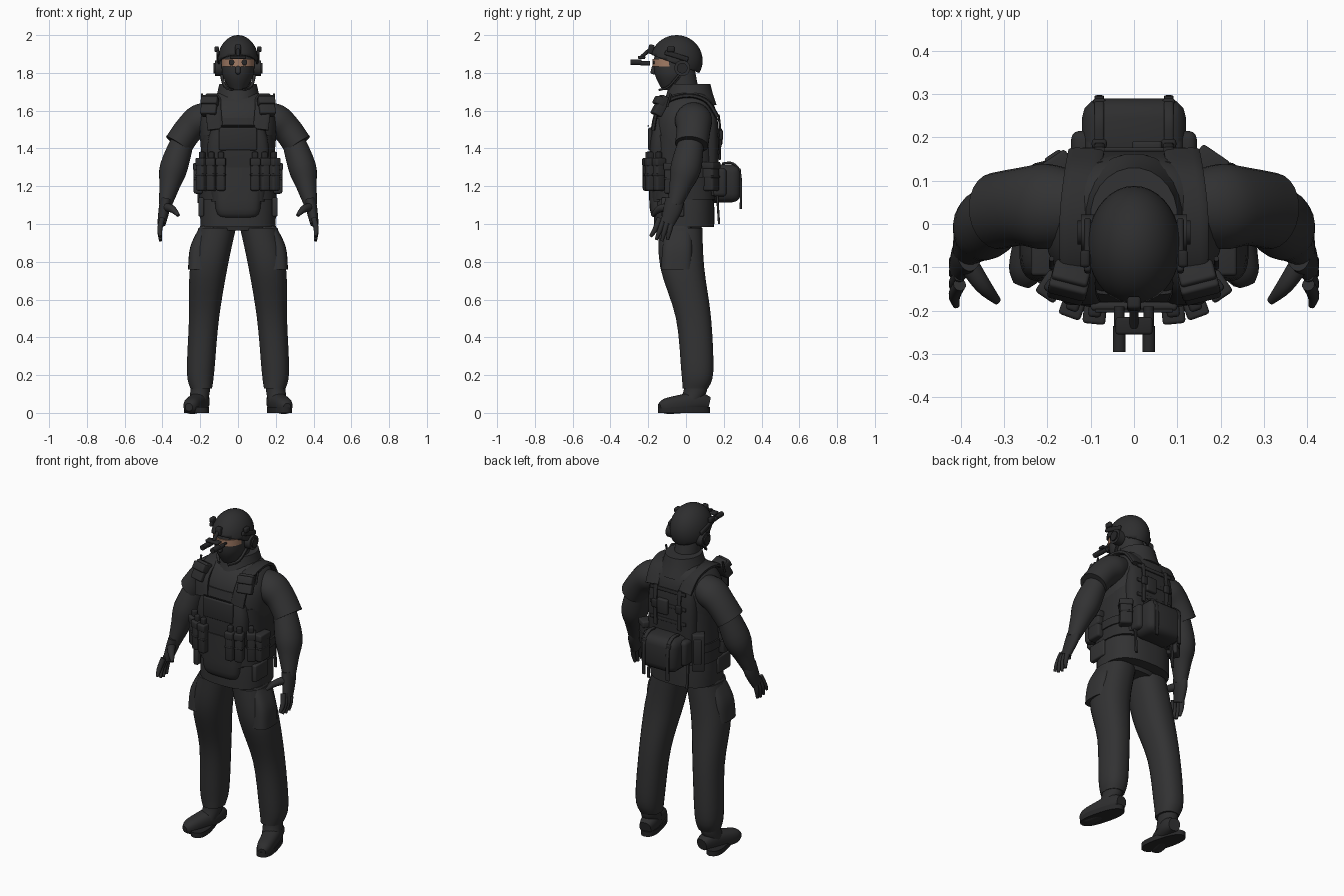
import bpy, bmesh, math
from mathutils import Vector, Matrix

if "Cube" in bpy.data.objects:
    bpy.data.objects.remove(bpy.data.objects["Cube"])

ACROSS, DEPTH, UP = Vector((1, 0, 0)), Vector((0, 1, 0)), Vector((0, 0, 1))


def material(name, *rgb):
    mat = bpy.data.materials.new(name)
    mat.use_nodes = True
    mat.diffuse_color = (*rgb, 1)
    shader = next(n for n in mat.node_tree.nodes if n.type == 'BSDF_PRINCIPLED')
    shader.inputs["Base Color"].default_value = (*rgb, 1)
    shader.inputs["Roughness"].default_value = .9
    return mat


CLOTH = material("black_cloth", .032, .032, .033)
GEAR = material("dark_gear", .027, .027, .028)
METAL = material("black_metal", .02, .02, .021)
SKIN = material("skin", .36, .2, .13)


def finish(name, bm, mat):
    bmesh.ops.recalc_face_normals(bm, faces=bm.faces[:])
    mesh = bpy.data.meshes.new(name)
    bm.to_mesh(mesh)
    bm.free()
    mesh.materials.append(mat)
    part = bpy.data.objects.new(name, mesh)
    bpy.context.collection.objects.link(part)
    bpy.ops.object.select_all(action='DESELECT')
    bpy.context.view_layer.objects.active = part
    part.select_set(True)
    bpy.ops.object.shade_smooth_by_angle(angle=math.radians(40))
    return part


def smooth_path(keys, steps):
    """Pass a smooth curve through the key rings."""
    keys = [Vector(key) for key in keys]
    padded = [keys[0], *keys, keys[-1]]
    path = []
    for a, b, c, d in zip(padded, padded[1:], padded[2:], padded[3:]):
        for step in range(steps):
            t = step / steps
            path.append(b + t / 2 * ((c - a) + t * ((2 * a - 5 * b + 4 * c - d) + t * (3 * (b - c) + d - a))))
    return path + [keys[-1]]


def loft(name, mat, keys, ratio=1, power=2, sides=24, steps=4, along=None, turn=0, side=1):
    """Skin rings (x, y, z, radius): level, or square to the path when along is set."""
    bm = bmesh.new()
    path = smooth_path(keys, steps)
    spin = Matrix.Rotation(turn * side, 3, 'Z')
    rings = []
    for i, key in enumerate(path):
        wide, deep = spin @ ACROSS, spin @ DEPTH
        if along:
            heading = (path[min(i + 1, len(path) - 1)] - path[max(i - 1, 0)]).xyz.normalized()
            deep = (along - along.dot(heading) * heading).normalized()
            wide = deep.cross(heading)
        ring = []
        for k in range(sides):
            angle = math.tau * (k + .5) / sides
            u, v = (math.copysign(abs(c) ** (2 / power), c) for c in (math.cos(angle), math.sin(angle)))
            point = key.xyz + (wide * u + deep * v * ratio) * key.w
            point.x *= side
            ring.append(bm.verts.new(point))
        rings.append(ring)
    for low, high in zip(rings, rings[1:]):
        for k in range(sides):
            bm.faces.new((low[k], low[k - 1], high[k - 1], high[k]))
    bm.faces.new(rings[0])
    bm.faces.new(rings[-1])
    return finish(name, bm, mat)


def box(name, mat, place, size, turn=0, tip=0, bevel=.008, side=1):
    bm = bmesh.new()
    bmesh.ops.create_cube(bm, size=1)
    bmesh.ops.scale(bm, vec=size, verts=bm.verts)
    bmesh.ops.bevel(bm, geom=bm.edges[:], offset=min(bevel, min(size) * .4),
                    segments=3, affect='EDGES', profile=.5)
    x, y, z = place
    bm.transform(Matrix.Translation((x * side, y, z)) @ Matrix.Rotation(turn * side, 4, 'Z')
                 @ Matrix.Rotation(tip, 4, 'X'))
    return finish(name, bm, mat)


def rod(name, mat, start, end, radius, side=1):
    along = DEPTH if start[0] != end[0] else ACROSS
    loft(name, mat, [(*start, radius), (*end, radius)], steps=1, along=along, side=side)


def strap(name, points, width, side, thick=.006):
    loft(name, GEAR, [(*p, thick) for p in points], ratio=width / thick, power=4,
         sides=12, along=ACROSS, side=side)


def pouch(name, place, size, turn=0, side=1):
    """A pouch body with its lid and a retaining band."""
    place, (wide, deep, tall) = Vector(place), size
    box(name, GEAR, place, size, turn, bevel=.012, side=side)
    box(name + "_lid", GEAR, place + UP * tall * .4, (wide * 1.1, deep * 1.1, tall / 4), turn, side=side)
    box(name + "_band", METAL, place, (wide * 1.05, deep * 1.05, tall / 12), turn, side=side)


# Torso, hips, collar and neck
loft("shirt", CLOTH, [(0, -.01, .985, .2), (0, -.01, 1.1, .2), (0, -.01, 1.3, .19), (0, 0, 1.53, .205),
                      (0, .01, 1.64, .17), (0, .02, 1.7, .1)], ratio=.8, power=2.6, sides=32)
loft("hips", CLOTH, [(0, -.03, .965, .15), (0, -.02, 1.03, .19)], ratio=.7, power=2.4)
loft("collar", CLOTH, [(0, .02, 1.63, .13), (0, .02, 1.69, .112), (0, .02, 1.74, .1)], ratio=1.1)
loft("neck", CLOTH, [(0, 0, 1.66, .07), (0, -.03, 1.82, .07)], ratio=1.1)

# Plate vest with its panels and belt
loft("vest", GEAR, [(0, -.01, 1.13, .205), (0, -.01, 1.3, .2), (0, -.01, 1.47, .195)],
     ratio=.85, power=2.8, sides=32)
loft("belt", GEAR, [(0, -.01, 1.2, .21), (0, -.01, 1.25, .21)], ratio=.84, power=2.8, sides=32)
loft("front_panel", GEAR, [(0, -.12, 1.12, .14), (0, -.12, 1.4, .165), (0, -.11, 1.56, .12)], ratio=.45, power=4)
loft("back_panel", GEAR, [(0, .1, 1.15, .15), (0, .1, 1.5, .155), (0, .09, 1.63, .12)], ratio=.47, power=4)
loft("front_flap", CLOTH, [(0, -.11, 1.03, .09), (0, -.12, 1.08, .12), (0, -.12, 1.3, .13)], ratio=.6, power=4)
box("chest_panel", GEAR, (0, -.19, 1.45), (.2, .02, .12))
box("chest_seam", METAL, (0, -.2, 1.52), (.18, .008, .006))

# Head in a balaclava with an open eye band
loft("head", CLOTH, [(0, -.08, 1.71, .04), (0, -.07, 1.78, .08), (0, -.07, 1.85, .088), (0, -.06, 1.92, .09)],
     ratio=1.15)
loft("eye_band", SKIN, [(0, -.084, 1.835, .086), (0, -.084, 1.873, .086)], ratio=1.1, steps=1, sides=32)
box("nose", CLOTH, (0, -.17, 1.815), (.026, .03, .045), tip=-.25, bevel=.012)

# Helmet shell trimmed along a sloping rim
bm = bmesh.new()
bmesh.ops.create_uvsphere(bm, u_segments=36, v_segments=20, radius=1)
bmesh.ops.scale(bm, vec=(.108, .138, .135), verts=bm.verts)
bmesh.ops.translate(bm, vec=(0, -.05, 1.865), verts=bm.verts)
bmesh.ops.bisect_plane(bm, geom=bm.verts[:] + bm.edges[:] + bm.faces[:], plane_co=(0, -.05, 1.845),
                       plane_no=(0, .38, 1), clear_inner=True)
shell = finish("helmet", bm, GEAR).modifiers.new("thickness", 'SOLIDIFY')
shell.thickness = .01

# Night vision mount
box("goggle_mount", METAL, (0, -.185, 1.925), (.032, .03, .05), tip=-.2)
rod("goggle_arm", METAL, (0, -.19, 1.925), (0, -.235, 1.885), .01)
box("goggle_bridge", METAL, (0, -.235, 1.882), (.085, .04, .016))

for label, side in (("left_", 1), ("right_", -1)):
    # Goggle tubes, eyes, headset and helmet rails
    rod(label + "goggle_tube", METAL, (.034, -.295, 1.856), (.034, -.235, 1.856), .015, side)
    rod(label + "goggle_eyepiece", METAL, (.034, -.24, 1.85), (.034, -.19, 1.85), .012, side)
    rod(label + "eye", METAL, (.034, -.16, 1.855), (.034, -.174, 1.855), .009, side)
    rod(label + "ear_cup", GEAR, (.08, -.02, 1.825), (.122, -.02, 1.825), .042, side)
    rod(label + "ear_cap", METAL, (.12, -.02, 1.825), (.13, -.02, 1.825), .028, side)
    box(label + "helmet_rail", METAL, (.107, -.05, 1.89), (.016, .13, .026), tip=-.3, side=side)
    box(label + "rail_clip", METAL, (.113, -.08, 1.925), (.024, .04, .03), side=side)
    strap(label + "chin_strap", [(.09, -.03, 1.8), (.07, -.09, 1.73), (.03, -.14, 1.71)], .008, side)

    # Trousers, cargo pockets and boots
    loft(label + "trouser_leg", CLOTH, [(.195, .05, .13, .058), (.198, .06, .22, .073), (.18, .04, .5, .08),
                                        (.155, -.02, .77, .1), (.11, -.03, .98, .1)],
         ratio=1.17, power=2.3, side=side)
    loft(label + "cargo_pocket", CLOTH, [(.21, -.05, .76, .055), (.2, -.045, .88, .053), (.155, -.04, .99, .045)],
         ratio=1.5, power=3, side=side)
    loft(label + "boot_sole", METAL, [(.22, -.01, 0, .053), (.22, -.01, .03, .053)],
         ratio=2.65, power=2.5, steps=1, turn=.26, side=side)
    loft(label + "boot", GEAR, [(.19, .12, .05, .035), (.2, .06, .06, .05), (.23, -.04, .045, .048),
                                (.25, -.11, .035, .04), (.26, -.14, .03, .02)],
         power=2.5, along=UP, side=side)
    loft(label + "boot_shaft", GEAR, [(.21, .02, .06, .05), (.2, .05, .12, .052), (.2, .05, .2, .05)],
         ratio=1.2, side=side)

    # Sleeve, forearm and gloved hand
    loft(label + "sleeve", CLOTH, [(.13, .04, 1.58, .07), (.2, .04, 1.55, .086), (.26, .04, 1.5, .078),
                                   (.317, .03, 1.42, .077)], ratio=1.15, along=DEPTH, side=side)
    loft(label + "forearm", CLOTH, [(.29, .03, 1.45, .06), (.34, 0, 1.3, .074), (.363, -.03, 1.2, .054),
                                    (.385, -.06, 1.1, .034)], ratio=1.1, along=DEPTH, side=side)
    loft(label + "palm", GEAR, [(.38, -.06, 1.13, .03), (.39, -.07, 1.08, .03), (.405, -.1, 1, .022)],
         ratio=1.65, along=DEPTH, side=side)
    for i in range(4):
        knuckle, tip = -.14 + i * .022, -.188 + i * .03
        low = .91 + .006 * (i - 2) ** 2
        loft(label + f"finger_{i}", GEAR, [(.402, knuckle, 1.03, .015), (.414, (knuckle + tip) / 2, .97, .014),
                                           (.41, tip, low, .008)], sides=10, along=DEPTH, side=side)
    loft(label + "thumb", GEAR, [(.39, -.08, 1.09, .025), (.35, -.14, 1.08, .02), (.315, -.178, 1.045, .009)],
         sides=12, along=UP, side=side)

    # Shoulder straps and the pouches on them
    strap(label + "shoulder_strap", [(.12, -.175, 1.5), (.13, -.15, 1.6), (.13, -.08, 1.66), (.13, .02, 1.68),
                                     (.12, .11, 1.65), (.11, .165, 1.57)], .042, side, thick=.012)
    box(label + "shoulder_pouch", GEAR, (.15, -.135, 1.625), (.085, .05, .11), turn=.25, tip=-.5, side=side)
    box(label + "shoulder_flap", GEAR, (.15, -.14, 1.65), (.09, .05, .045), turn=.25, tip=-.5, side=side)
    rod(label + "shoulder_cable", METAL, (.19, -.1, 1.62), (.19, -.08, 1.69), .006, side)

    # Magazines following the front of the belt, then the hip gear
    for i in range(3):
        x, y, turn = .09 + i * .05, -.2 + i * i * .014, .1 + i * .25
        pouch(label + f"magazine_pouch_{i}", (x, y, 1.26), (.048, .056, .17), turn, side)
        box(label + f"magazine_{i}", METAL, (x, y, 1.355), (.03, .03, .055), turn, side=side)
    pouch(label + "side_pouch", (.21, -.07, 1.24), (.05, .09, .16), side=side)
    box(label + "hip_tab", CLOTH, (.195, -.07, 1.09), (.03, .12, .1), side=side)

    # Back harness, buckles and hanging straps
    strap(label + "back_strap", [(.08, .172, 1.58), (.08, .182, 1.48), (.08, .178, 1.34)], .012, side)
    box(label + "back_buckle", METAL, (.08, .185, 1.47), (.035, .022, .05), side=side)
    strap(label + "pack_strap", [(.08, .19, 1.32), (.08, .25, 1.32), (.08, .288, 1.26), (.08, .29, 1.08)],
          .011, side)
    box(label + "pack_buckle", METAL, (.08, .28, 1.28), (.03, .02, .03), side=side)
    strap(label + "loose_strap", [(.13, .165, 1.15), (.13, .175, 1)], .008, side)

# Back webbing, waist pack and rear pouches
for i in range(3):
    box(f"back_webbing_{i}", GEAR, (0, .172, 1.38 + i * .09), (.24, .01, .022))
box("back_cable_pouch", GEAR, (.03, .172, 1.46), (.07, .04, .09))
box("waist_pack", GEAR, (0, .205, 1.215), (.24, .17, .2), bevel=.045)
box("pack_lid", GEAR, (0, .2, 1.275), (.23, .16, .06), tip=-.15, bevel=.025)
box("pack_base", GEAR, (0, .175, 1.22), (.29, .08, .15), bevel=.02)
box("right_back_pouch", GEAR, (-.17, .125, 1.22), (.07, .07, .22), turn=.6)
box("right_pouch_plate", GEAR, (-.185, .153, 1.23), (.045, .02, .15), turn=.6)
pouch("left_back_pouch", (.165, .125, 1.25), (.07, .085, .15), turn=-.6)
